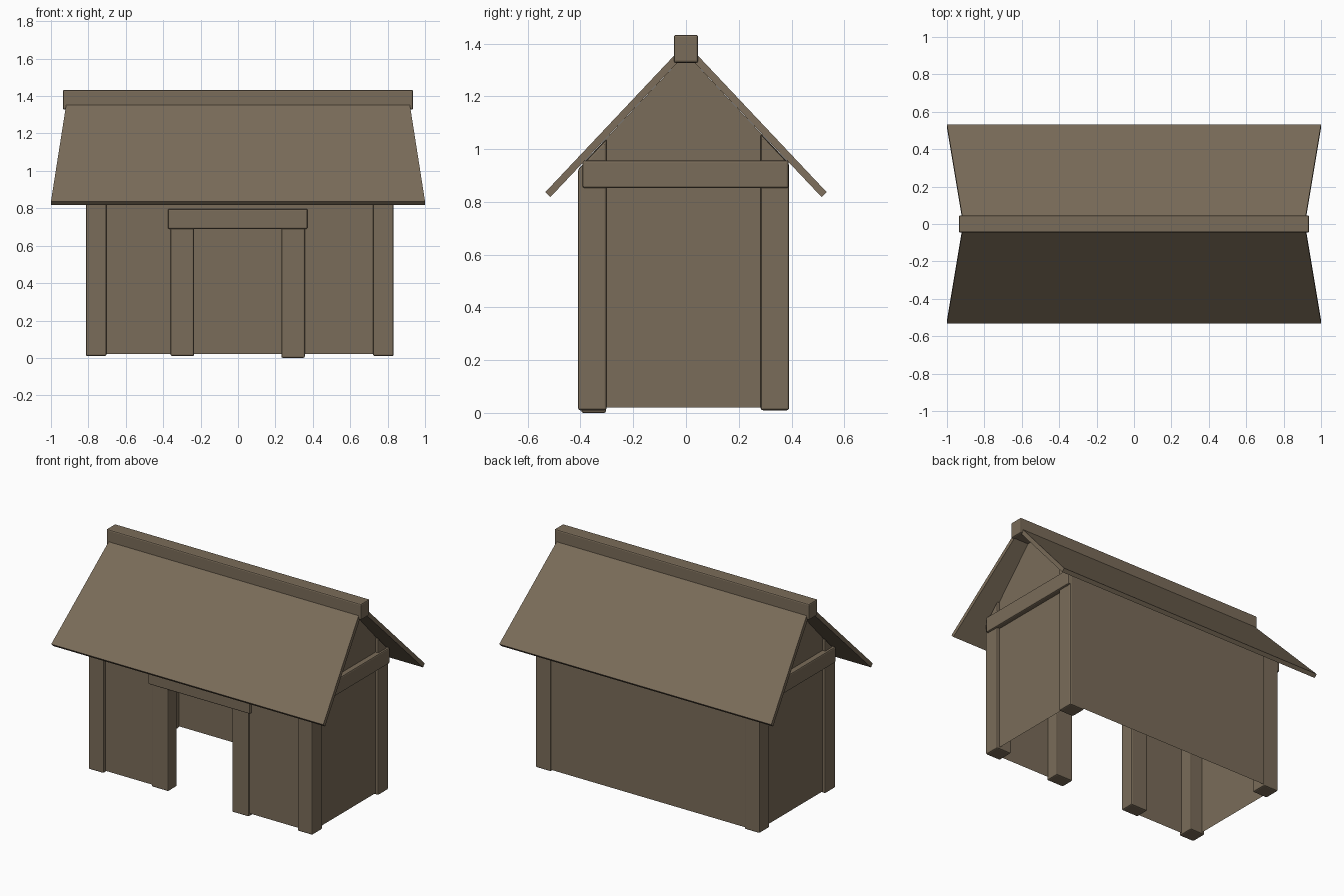
import bpy, bmesh

if "Cube" in bpy.data.objects:
    bpy.data.objects.remove(bpy.data.objects["Cube"])

wood = bpy.data.materials.new("weathered wood")
wood.diffuse_color = (0.195, 0.150, 0.100, 1)
wood.use_nodes = True
wood.node_tree.nodes["Principled BSDF"].inputs["Base Color"].default_value = wood.diffuse_color


def under_roof(y):
    """Height of the roof underside at depth y."""
    return 1.362 - 1.064 * abs(y)


def make(name, verts, faces, bevel=0):
    me = bpy.data.meshes.new(name)
    bm = bmesh.new()
    vs = [bm.verts.new(v) for v in verts]
    for f in faces:
        bm.faces.new([vs[i] for i in f])
    bmesh.ops.recalc_face_normals(bm, faces=bm.faces[:])
    bm.to_mesh(me)
    bm.free()
    me.materials.append(wood)
    ob = bpy.data.objects.new(name, me)
    bpy.context.collection.objects.link(ob)
    if bevel:
        mod = ob.modifiers.new("bevel", 'BEVEL')
        mod.width = bevel
        mod.segments = 2
    return ob


BOX = [(0, 1, 3, 2), (4, 6, 7, 5), (0, 4, 5, 1), (2, 3, 7, 6), (0, 2, 6, 4), (1, 5, 7, 3)]


def beam(name, x, y, z, sloped=False):
    """Bevelled timber; a sloped one has its top cut to the roof pitch."""
    verts = [(a, b, under_roof(b) - 0.003 if sloped and c == z[1] else c)
             for a in x for b in y for c in z]
    return make(name, verts, BOX, 0.008)


# Corner posts
for sx, x in (("left", (-0.813, -0.703)), ("right", (0.722, 0.832))):
    for sy, y in (("front", (-0.409, -0.301)), ("back", (0.283, 0.391))):
        beam(f"{sy}_{sx}_post", x, y, (0.01, 1), sloped=True)

# Gable cross beams
beam("left_cross_beam", (-0.828, -0.735), (-0.392, 0.389), (0.852, 0.957))
beam("right_cross_beam", (0.752, 0.845), (-0.392, 0.389), (0.852, 0.957))

# Doorway
beam("left_door_post", (-0.36, -0.235), (-0.397, -0.303), (0.01, 0.71))
beam("right_door_post", (0.232, 0.357), (-0.397, -0.303), (0.0, 0.71))
beam("door_lintel", (-0.375, 0.372), (-0.408, -0.305), (0.69, 0.797))

# Thin walls
yf, yb, xl, xr, z0 = -0.388, 0.385, -0.793, 0.812, 0.02


def front_panel(name, x0, x1, y, za, zb):
    make(name, [(x0, y, za), (x1, y, za), (x1, y, zb), (x0, y, zb)], [(0, 1, 2, 3)])


zt = under_roof(yf)
front_panel("front_wall_left", xl, -0.3, yf, z0, zt)
front_panel("front_wall_right", 0.3, xr, yf, z0, zt)
front_panel("front_wall_above_door", -0.3, 0.3, yf, 0.74, zt)
front_panel("back_wall", xl, xr, yb, z0, under_roof(yb))
for side, x in (("left", xl), ("right", xr)):
    make(f"{side}_gable_wall",
         [(x, yf, z0), (x, yb, z0), (x, yb, under_roof(yb)), (x, 0, under_roof(0)),
          (x, yf, under_roof(yf))], [(0, 1, 2, 3, 4)])

# Roof slabs, wider at the eaves than at the ridge
for side, s in (("front", -1), ("back", 1)):
    section = [(0.035, 1.365, 0.917), (0.0155, 1.346, 0.917),
               (0.533, 0.837, 1.0), (0.514, 0.818, 1.0)]
    verts = [(k * w, s * y, z) for k in (-1, 1) for y, z, w in section]
    make(f"{side}_roof", verts, BOX)

# Ridge beam
beam("ridge_beam", (-0.936, 0.936), (-0.046, 0.046), (1.327, 1.433))
